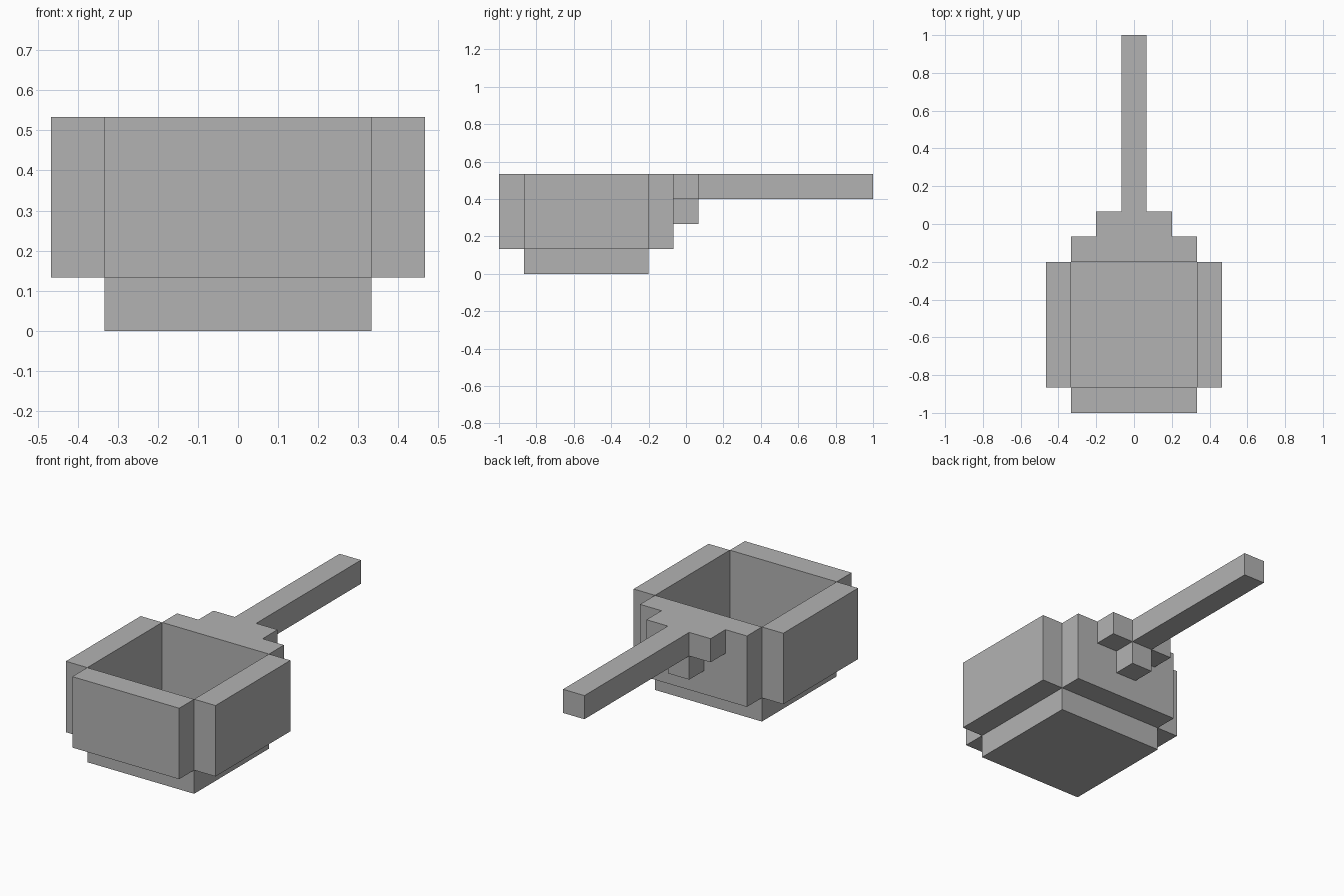
import bpy
from mathutils import Matrix, Vector
import bmesh

cube = bpy.data.objects.get("Cube")
if cube:
    bpy.data.objects.remove(cube, do_unlink=True)

U = 2 / 15        # edge of one block
MID = -4 * U      # centre of the bowl along y

grey = bpy.data.materials.new("plain_grey")
grey.use_nodes = True
colour = (0.45, 0.45, 0.45, 1)
grey.diffuse_color = colour
grey.node_tree.nodes["Principled BSDF"].inputs["Base Color"].default_value = colour


def block(name, centre, size):
    """Add a box; centre and size are in blocks, from the bowl's middle."""
    mesh = bpy.data.meshes.new(name)
    bm = bmesh.new()
    bmesh.ops.create_cube(bm, size=U, matrix=Matrix.Diagonal((*size, 1)))
    bm.to_mesh(mesh)
    bm.free()
    mesh.materials.append(grey)
    obj = bpy.data.objects.new(name, mesh)
    obj.location = Vector(centre) * U + Vector((0, MID, 0))
    bpy.context.collection.objects.link(obj)
    return obj


# Bowl: floor slab with four walls standing outside its edges
block("bowl_floor", (0, 0, 0.5), (5, 5, 1))
for side, s in (("left", 1), ("right", -1)):
    block(side + "_wall", (3 * s, 0, 2.5), (1, 5, 3))
for side, s in (("front", -1), ("back", 1)):
    block(side + "_wall", (0, 3 * s, 2.5), (5, 1, 3))

# Handle with its bracket: a block either side and one below
block("handle", (0, 7.5, 3.5), (1, 8, 1))
for side, s in (("left", 1), ("right", -1)):
    block(side + "_bracket", (s, 4, 3.5), (1, 1, 1))
block("lower_bracket", (0, 4, 2.5), (1, 1, 1))
